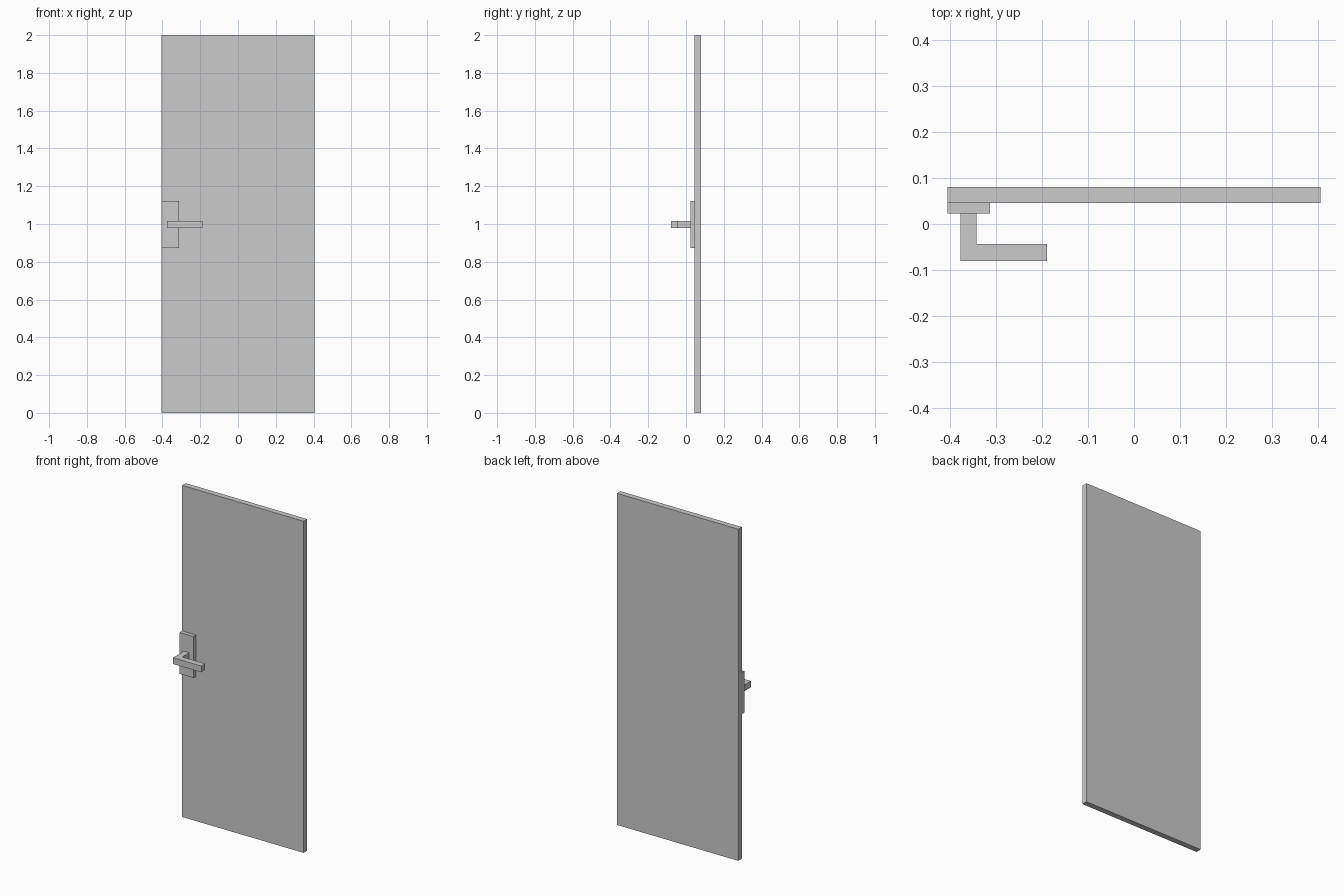
import bpy, bmesh

if "Cube" in bpy.data.objects:
    bpy.data.objects.remove(bpy.data.objects["Cube"])


def prism(name, outline, z0, z1):
    """Extrude an XY outline (counter-clockwise) from z0 up to z1."""
    bm = bmesh.new()
    face = bm.faces.new([bm.verts.new((x, y, z0)) for x, y in outline])
    ext = bmesh.ops.extrude_face_region(bm, geom=[face], use_keep_orig=True)
    top = [v for v in ext["geom"] if isinstance(v, bmesh.types.BMVert)]
    bmesh.ops.translate(bm, verts=top, vec=(0, 0, z1 - z0))
    bmesh.ops.recalc_face_normals(bm, faces=bm.faces)
    mesh = bpy.data.meshes.new(name)
    bm.to_mesh(mesh)
    bm.free()
    obj = bpy.data.objects.new(name, mesh)
    bpy.context.collection.objects.link(obj)
    return obj


def rect(x0, x1, y0, y1):
    return [(x0, y0), (x1, y0), (x1, y1), (x0, y1)]


# Door slab
prism("door_panel", rect(-0.405, 0.405, 0.046, 0.08), 0, 2)

# Backing plate flush with the door's left edge
prism("handle_plate", rect(-0.405, -0.313, 0.023, 0.046), 0.872, 1.122)

# L-shaped lever: stem out of the plate, then grip to the right
lever = [(-0.377, 0.023), (-0.377, -0.08), (-0.189, -0.08),
         (-0.189, -0.043), (-0.342, -0.043), (-0.342, 0.023)]
prism("handle_lever", lever, 0.978, 1.016)
